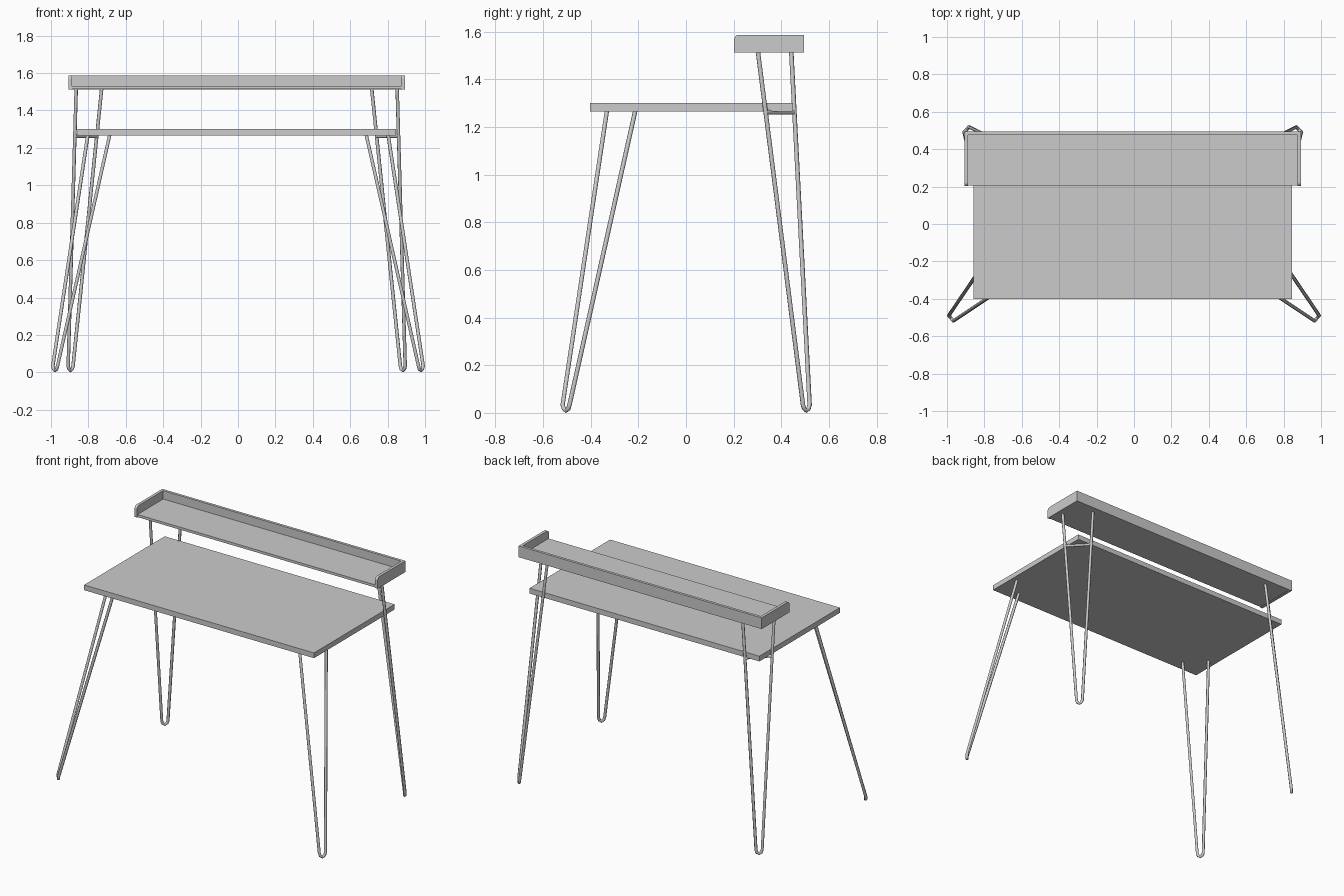
import bpy
import bmesh
import math
from mathutils import Vector

if "Cube" in bpy.data.objects:
    bpy.data.objects.remove(bpy.data.objects["Cube"])

grey = bpy.data.materials.new("light_grey")
grey.diffuse_color = (0.6, 0.6, 0.6, 1)
grey.use_nodes = True
grey.node_tree.nodes["Principled BSDF"].inputs["Base Color"].default_value = grey.diffuse_color

CX = -0.007      # the tops and back legs sit slightly left of centre
R = 0.0095       # rod radius


def box(name, lo, hi):
    bm = bmesh.new()
    bmesh.ops.create_cube(bm, size=1)
    for v in bm.verts:
        v.co = [(a + b) / 2 + c * (b - a) for a, b, c in zip(lo, hi, v.co)]
    return finish(name, bm)


def finish(name, bm):
    bmesh.ops.recalc_face_normals(bm, faces=bm.faces)
    me = bpy.data.meshes.new(name)
    bm.to_mesh(me)
    bm.free()
    me.materials.append(grey)
    ob = bpy.data.objects.new(name, me)
    bpy.context.collection.objects.link(ob)
    return ob


def rod(name, points):
    cu = bpy.data.curves.new(name, 'CURVE')
    cu.dimensions = '3D'
    cu.bevel_depth = R
    cu.bevel_resolution = 2
    cu.use_fill_caps = True
    sp = cu.splines.new('POLY')
    sp.points.add(len(points) - 1)
    for p, q in zip(sp.points, points):
        p.co = (*q, 1)
    cu.materials.append(grey)
    ob = bpy.data.objects.new(name, cu)
    bpy.context.collection.objects.link(ob)
    bpy.ops.object.select_all(action='DESELECT')
    ob.select_set(True)
    bpy.context.view_layer.objects.active = ob
    bpy.ops.object.convert(target='MESH')
    bpy.ops.object.shade_smooth_by_angle(angle=math.radians(50))


def hairpin(name, top_a, foot_a, foot_b, top_b, cx, side):
    # two rods joined by a small U at the floor
    a, b = Vector((*foot_a, 0.034)), Vector((*foot_b, 0.034))
    down = Vector((0, 0, 1))
    pts = [Vector(top_a), a,
           a.lerp(b, 0.16) - down * 0.016,
           a.lerp(b, 0.5) - down * 0.0245,
           a.lerp(b, 0.84) - down * 0.016,
           b, Vector(top_b)]
    rod(name, [(cx + side * p.x, p.y, p.z) for p in pts])


def side_panel(name, x0, x1):
    # tray end with a rounded upper front corner
    y0, y1, z0, z1, r = 0.202, 0.495, 1.512, 1.587, 0.02
    prof = [(y1, z0), (y1, z1)]
    for i in range(6):
        t = math.radians(90 + 18 * i)
        prof.append((y0 + r + r * math.cos(t), z1 - r + r * math.sin(t)))
    prof.append((y0, z0))
    bm = bmesh.new()
    f = bm.faces.new([bm.verts.new((x0, y, z)) for y, z in prof])
    ext = bmesh.ops.extrude_face_region(bm, geom=[f])
    for v in ext['geom']:
        if isinstance(v, bmesh.types.BMVert):
            v.co.x = x1
    finish(name, bm)


# Desk top
box("desk_top", (CX - 0.851, -0.402, 1.265), (CX + 0.851, 0.45, 1.30))

# Raised shelf tray
box("shelf_floor", (CX - 0.881, 0.205, 1.514), (CX + 0.881, 0.477, 1.531))
box("shelf_back", (CX - 0.881, 0.477, 1.512), (CX + 0.881, 0.495, 1.587))

for side, label in ((-1, "left"), (1, "right")):
    side_panel("shelf_end_" + label, CX + side * 0.881, CX + side * 0.90)
    # Front leg under the desk, back leg up to the shelf
    hairpin("front_leg_" + label, (0.803, -0.213, 1.268), (0.990, -0.489),
            (0.965, -0.518), (0.686, -0.332, 1.268), 0, side)
    hairpin("back_leg_" + label, (0.858, 0.302, 1.516), (0.901, 0.491),
            (0.875, 0.519), (0.722, 0.442, 1.516), CX, side)
    # Crossbar between the back rods carrying the desk
    rod("crossbar_" + label, [(CX + side * 0.865, 0.334, 1.262),
                              (CX + side * 0.748, 0.455, 1.262)])
